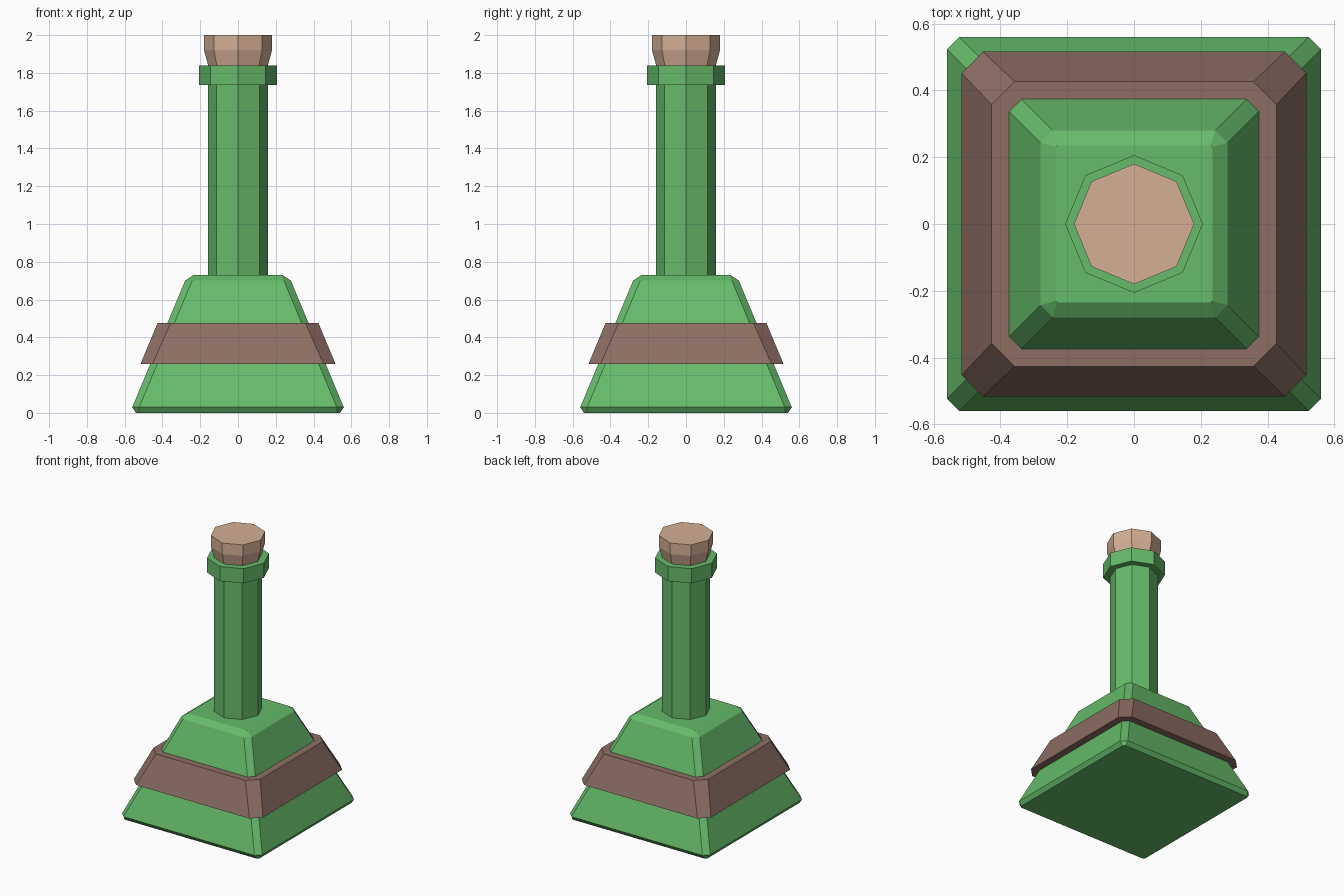
import bpy
import math

cube = bpy.data.objects.get("Cube")
if cube:
    bpy.data.objects.remove(cube, do_unlink=True)


def make_material(name, srgb):
    color = [((c / 255 + 0.055) / 1.055) ** 2.4 for c in srgb] + [1.0]
    mat = bpy.data.materials.new(name)
    mat.use_nodes = True
    mat.diffuse_color = color
    mat.node_tree.nodes["Principled BSDF"].inputs["Base Color"].default_value = color
    return mat


def chamfered_square(half, inner, z):
    """Square ring whose corners are cut back to the inner coordinate."""
    quarter = [(half, -inner), (half, inner)]
    points = []
    for _ in range(4):
        points += [(x, y, z) for x, y in quarter]
        quarter = [(-y, x) for x, y in quarter]
    return points


def octagon(radius, z):
    return [(radius * math.cos(i * math.pi / 4), radius * math.sin(i * math.pi / 4), z)
            for i in range(8)]


def loft(name, rings, mat):
    """Join eight-point rings, bottom to top, into a capped solid."""
    n = 8
    verts = [p for ring in rings for p in ring]
    faces = [list(reversed(range(n))), [len(verts) - n + i for i in range(n)]]
    for r in range(len(rings) - 1):
        for i in range(n):
            j = (i + 1) % n
            faces.append([r * n + i, r * n + j, (r + 1) * n + j, (r + 1) * n + i])
    mesh = bpy.data.meshes.new(name)
    mesh.from_pydata(verts, [], faces)
    mesh.materials.append(mat)
    obj = bpy.data.objects.new(name, mesh)
    bpy.context.collection.objects.link(obj)
    return obj


glass = make_material("green glass", (102, 187, 106))
label = make_material("brown label", (141, 110, 99))
stopper = make_material("tan cork", (213, 175, 149))

# Tapered square body with bevelled edges
loft("body", [chamfered_square(0.54, 0.525, 0),
              chamfered_square(0.56, 0.523, 0.03),
              chamfered_square(0.28, 0.243, 0.70),
              chamfered_square(0.235, 0.23, 0.73)], glass)

# Label band around the body
loft("label_band", [chamfered_square(0.516, 0.452, 0.26),
                    chamfered_square(0.426, 0.357, 0.475)], label)

# Neck and lip
loft("neck", [octagon(0.16, 0.70), octagon(0.16, 1.76)], glass)
loft("lip", [octagon(0.206, 1.735), octagon(0.206, 1.84)], glass)

# Cork, narrowing where it enters the lip
loft("cork", [octagon(0.155, 1.82), octagon(0.158, 1.84),
              octagon(0.18, 1.92), octagon(0.18, 2.0)], stopper)
